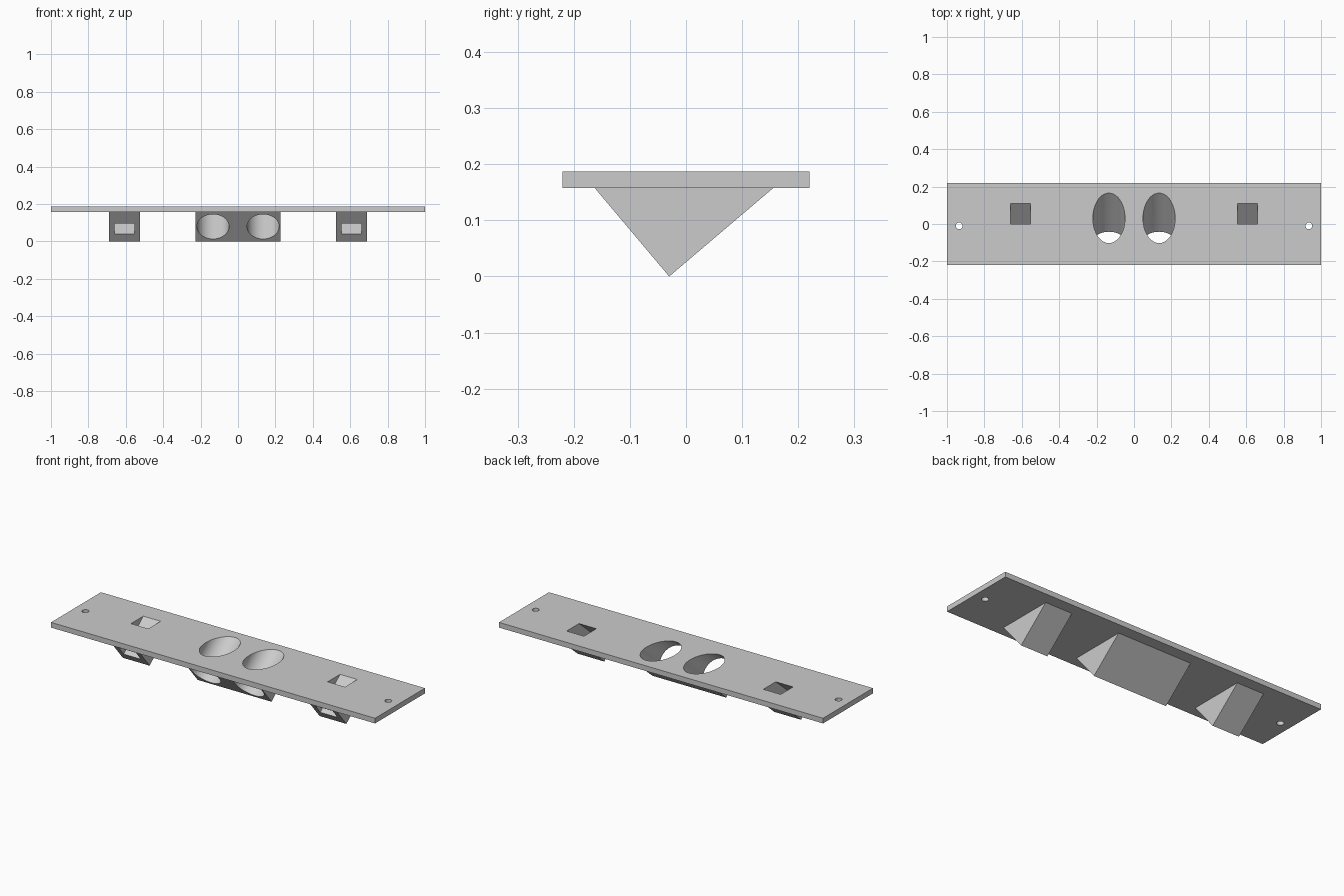
import bpy, bmesh, math
from mathutils import Matrix, Vector

cube = bpy.data.objects.get("Cube")
if cube:
    bpy.data.objects.remove(cube, do_unlink=True)

grey = bpy.data.materials.new("plain_grey")
grey.use_nodes = True
colour = (0.6, 0.6, 0.6, 1)
grey.diffuse_color = colour
grey.node_tree.nodes["Principled BSDF"].inputs["Base Color"].default_value = colour

TOP, UNDER = 0.187, 0.158      # plate faces
TILT = math.radians(40)        # slope of the bores


def add_object(name, bm):
    bmesh.ops.recalc_face_normals(bm, faces=bm.faces)
    mesh = bpy.data.meshes.new(name)
    bm.to_mesh(mesh)
    bm.free()
    mesh.materials.append(grey)
    obj = bpy.data.objects.new(name, mesh)
    bpy.context.collection.objects.link(obj)
    return obj


def box(name, size, matrix):
    bm = bmesh.new()
    bmesh.ops.create_cube(bm, size=1, matrix=matrix @ Matrix.Diagonal((*size, 1)))
    return add_object(name, bm)


def cylinder(name, radius, depth, matrix):
    bm = bmesh.new()
    bmesh.ops.create_cone(bm, cap_ends=True, segments=64, radius1=radius,
                          radius2=radius, depth=depth, matrix=matrix)
    return add_object(name, bm)


def wedge(name, x, half_width):
    # triangular block whose ridge is buried in the plate
    profile = [(-0.163, UNDER), (-0.03, 0), (0.156, UNDER), (0, 0.172)]
    bm = bmesh.new()
    face = bm.faces.new([bm.verts.new((x - half_width, y, z)) for y, z in profile])
    new = bmesh.ops.extrude_face_region(bm, geom=[face])["geom"]
    bmesh.ops.translate(bm, vec=(2 * half_width, 0, 0),
                        verts=[v for v in new if isinstance(v, bmesh.types.BMVert)])
    return add_object(name, bm)


def combine(target, tool, operation):
    mod = target.modifiers.new(operation.lower(), "BOOLEAN")
    mod.operation, mod.solver, mod.object = operation, "EXACT", tool
    bpy.context.view_layer.objects.active = target
    bpy.ops.object.modifier_apply(modifier=mod.name)
    bpy.data.objects.remove(tool, do_unlink=True)


def bore_matrix(x, y, z):
    # local z runs up and back along the bore
    return Matrix.Translation((x, y, z)) @ Matrix.Rotation(TILT - math.pi / 2, 4, "X")


# Mounting plate with wedge blocks below
bracket = box("sensor_bracket", (2, 0.44, TOP - UNDER),
              Matrix.Translation((0, 0, (TOP + UNDER) / 2)))
combine(bracket, wedge("centre_block", 0, 0.228), "UNION")
for side in (-1, 1):
    combine(bracket, wedge("side_block", side * 0.607, 0.083), "UNION")

for side in (-1, 1):
    # Slanted round bore, slanted rectangular slot, screw hole
    combine(bracket, cylinder("round_bore", 0.086, 1,
                              bore_matrix(side * 0.134, -0.096, 0.08)), "DIFFERENCE")
    combine(bracket, box("slot", (0.107, 0.07, 1),
                         bore_matrix(side * 0.607, -0.085, 0.07)), "DIFFERENCE")
    combine(bracket, cylinder("screw_hole", 0.018, 0.2,
                              Matrix.Translation((side * 0.935, -0.01, TOP))), "DIFFERENCE")

# Smooth bores, crisp edges
bpy.ops.object.select_all(action="DESELECT")
bracket.select_set(True)
bpy.context.view_layer.objects.active = bracket
bpy.ops.object.shade_smooth_by_angle(angle=math.radians(30))
